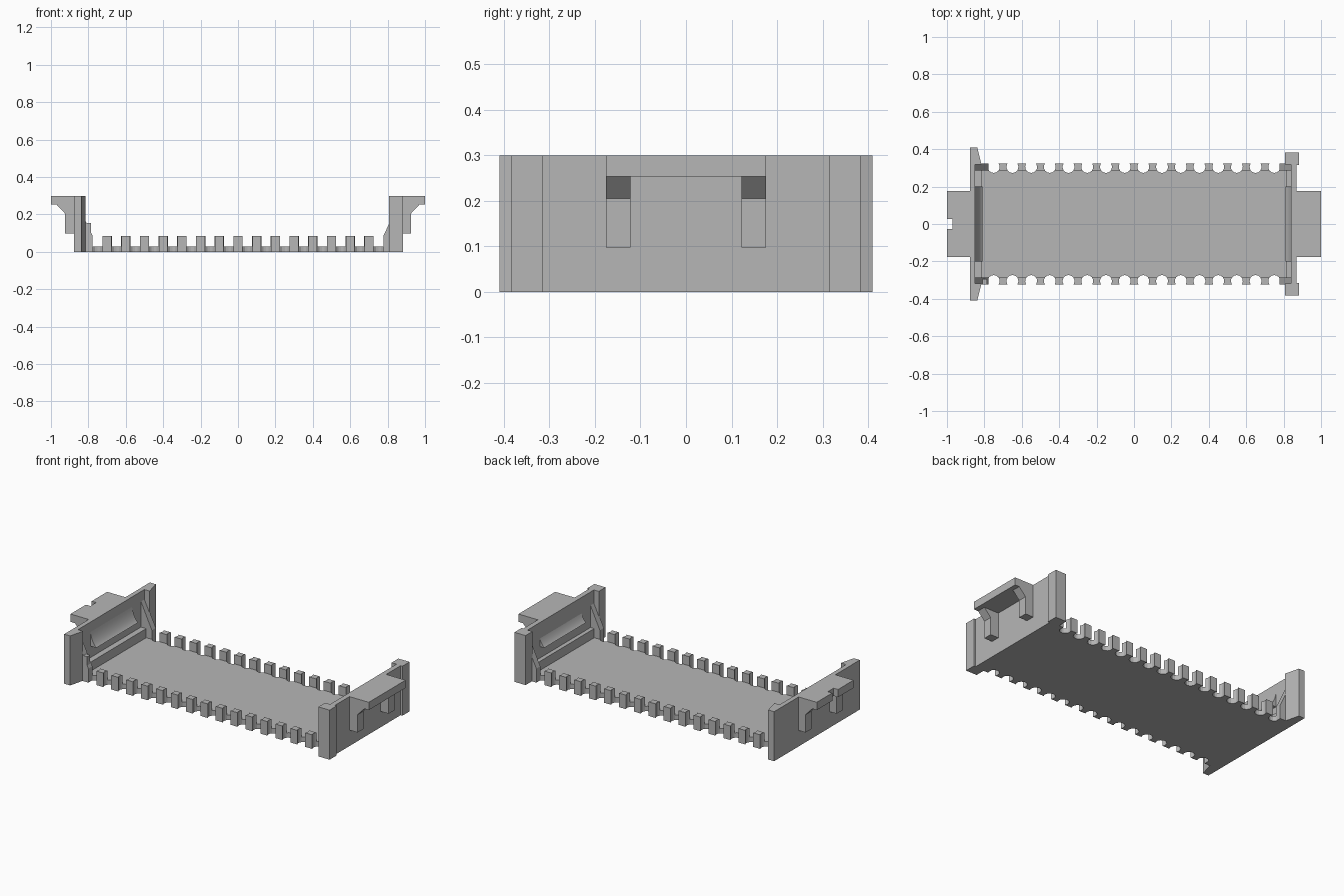
import bpy, bmesh, math
from mathutils import Vector

cube = bpy.data.objects.get("Cube")
if cube:
    bpy.data.objects.remove(cube, do_unlink=True)

mat = bpy.data.materials.new("grey plastic")
mat.use_nodes = True
GREY = (0.47, 0.47, 0.47, 1)
mat.diffuse_color = GREY
mat.node_tree.nodes["Principled BSDF"].inputs["Base Color"].default_value = GREY


def prism(name, outline, lo, hi, axis="z"):
    """Extrude a 2D outline: (x, y) along z, or (x, z) along y."""
    def place(p, d):
        return Vector((p[0], p[1], d)) if axis == "z" else Vector((p[0], d, p[1]))
    bm = bmesh.new()
    face = bm.faces.new([bm.verts.new(place(p, lo)) for p in outline])
    ext = bmesh.ops.extrude_face_region(bm, geom=[face])
    verts = [g for g in ext["geom"] if isinstance(g, bmesh.types.BMVert)]
    bmesh.ops.translate(bm, verts=verts, vec=place((0, 0), hi - lo))
    bmesh.ops.recalc_face_normals(bm, faces=bm.faces)
    mesh = bpy.data.meshes.new(name)
    bm.to_mesh(mesh)
    bm.free()
    mesh.materials.append(mat)
    obj = bpy.data.objects.new(name, mesh)
    bpy.context.collection.objects.link(obj)
    return obj


def box(name, x0, x1, y0, y1, z0, z1):
    return prism(name, [(x0, y0), (x1, y0), (x1, y1), (x0, y1)], z0, z1)


# Shared sizes
PITCH, RADIUS, ARC_Y = 0.1, 0.032, 0.305
INNER_Y, OUTER_Y = 0.285, 0.323
DECK_Z, TOOTH_Z, TOP_Z = 0.03, 0.085, 0.3
STEPS = 10
A0 = math.asin((OUTER_Y - ARC_Y) / RADIUS)


def scallop(cx):
    """Points of one round notch, from its left lip to its right lip."""
    span = math.pi + 2 * A0
    return [(cx + RADIUS * math.cos(math.pi - A0 + span * i / STEPS),
             ARC_Y + RADIUS * math.sin(math.pi - A0 + span * i / STEPS))
            for i in range(STEPS + 1)]


# Floor with a row of round notches along both long sides
edge = [(-0.86, OUTER_Y)]
for i in range(16):
    edge += scallop((i - 7.5) * PITCH)
edge.append((0.86, OUTER_Y))
prism("floor", edge + [(x, -y) for x, y in reversed(edge)], 0, DECK_Z)

# Upright teeth between the notches
for side, label in ((1, "back"), (-1, "front")):
    for i in range(15):
        cx = (i - 7) * PITCH
        left = [p for p in scallop(cx - PITCH / 2) if p[0] > cx - PITCH / 2 and p[1] > INNER_Y]
        right = [p for p in scallop(cx + PITCH / 2) if p[0] < cx + PITCH / 2 and p[1] > INNER_Y]
        inset = PITCH / 2 - math.sqrt(RADIUS ** 2 - (ARC_Y - INNER_Y) ** 2)
        outline = [(cx - inset, INNER_Y)] + left + right + [(cx + inset, INNER_Y)]
        prism(f"{label}_tooth_{i + 1}", [(x, y * side) for x, y in outline], 0, TOOTH_Z)

# Parts shared by both ends
for s, end in ((1, "left"), (-1, "right")):
    # Low rim at the end of the floor
    box(f"{end}_end_rim", s * 0.815, s * 0.86, -OUTER_Y, OUTER_Y, 0, TOOTH_Z)

    # Latch ridge with a hollow ramp
    ramp = []
    for i in range(9):
        a = math.pi / 2 * i / 8
        straight = i / 8
        x = 0.85 - 0.04 * (0.5 * straight + 0.5 * (1 - math.cos(a)))
        z = 0.24 - 0.085 * (0.5 * straight + 0.5 * math.sin(a))
        ramp.append((s * x, z))
    ridge = prism(f"{end}_latch_ridge", ramp + [(s * 0.86, 0.155), (s * 0.86, 0.24)],
                  -0.2, 0.2, "y")
    bpy.context.view_layer.objects.active = ridge
    ridge.select_set(True)
    bpy.ops.object.shade_smooth_by_angle(angle=math.radians(30))
    ridge.select_set(False)

    # Tab that overhangs the outside
    tab = [(0.86, -0.176), (1, -0.176), (1, 0.176), (0.86, 0.176)]
    if s < 0:
        tab[2:2] = [(1, -0.028), (0.97, -0.028), (0.97, 0.028), (1, 0.028)]
    prism(f"{end}_tab", [(s * x, y) for x, y in tab], 0.253, TOP_Z)

    for t, side in ((1, "back"), (-1, "front")):
        # Bracket under the tab
        bracket = [(0.86, 0.097), (0.925, 0.097), (0.925, 0.205), (0.97, 0.253), (0.86, 0.253)]
        prism(f"{end}_{side}_bracket", [(s * x, z) for x, z in bracket],
              t * 0.122, t * 0.176, "y")
        # Sloping corner gusset
        gusset = [(0.777, 0), (0.86, 0), (0.86, 0.26), (0.85, 0.24), (0.777, TOOTH_Z)]
        prism(f"{end}_{side}_gusset", [(s * x, z) for x, z in gusset],
              t * INNER_Y, t * OUTER_Y, "y")

# End wall with square flanges
wall = [(0.84, 0), (0.87, 0), (0.87, 0.315), (0.882, 0.315), (0.882, 0.383),
        (0.807, 0.383), (0.807, 0.318), (0.84, 0.318)]
prism("left_end_wall", wall[1:] + [(x, -y) for x, y in reversed(wall[1:])], 0, TOP_Z)

# End wall with tapering flanges
wall = [(-0.878, 0.41), (-0.838, 0.41), (-0.815, 0.318), (-0.85, 0.318)]
prism("right_end_wall", wall + [(x, -y) for x, y in reversed(wall)], 0, TOP_Z)

# Key block in one corner
box("corner_key", -0.83, -0.785, -OUTER_Y, -0.295, 0, 0.155)
